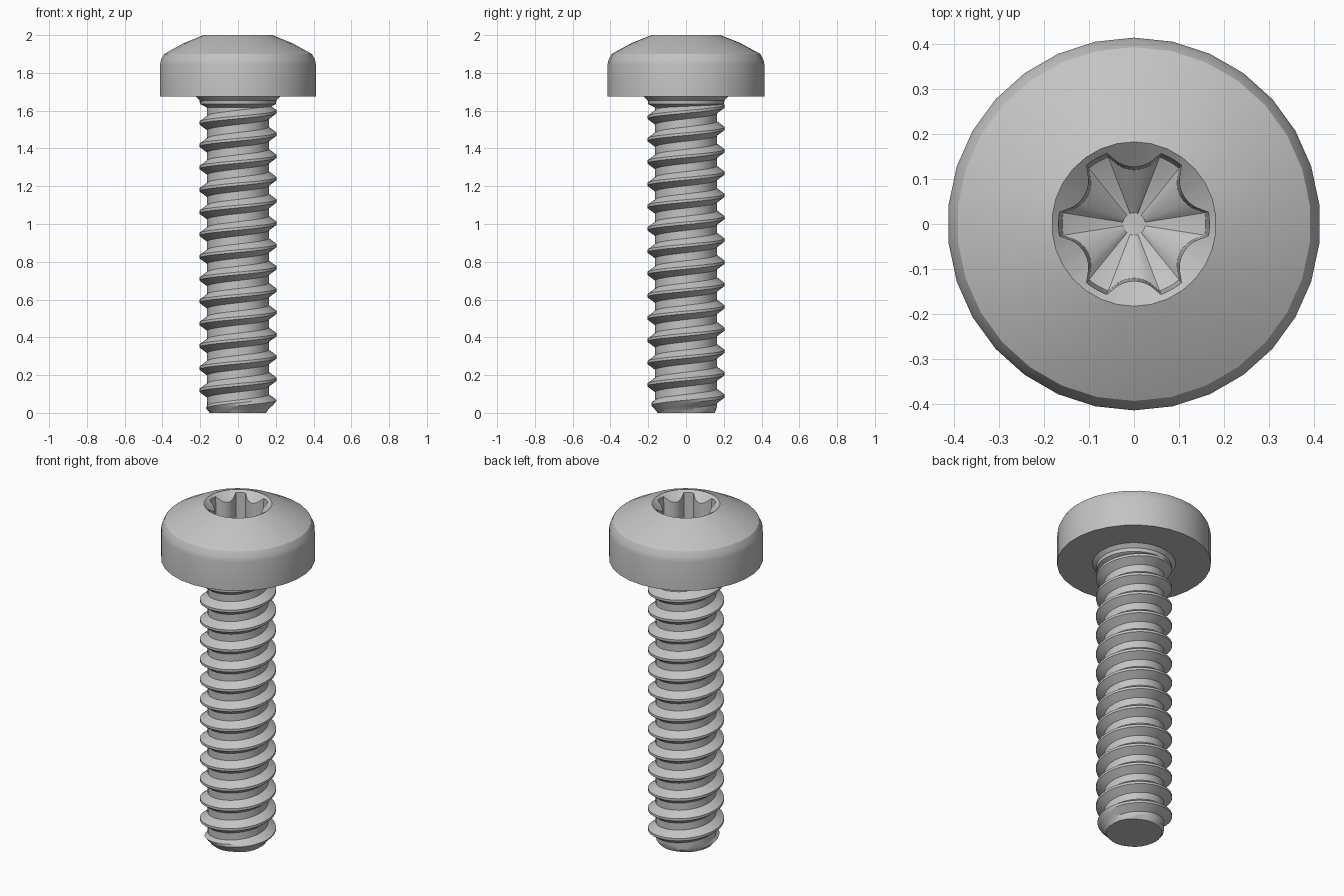
import bpy
import bmesh
from math import sin, cos, pi, radians, sqrt

cube = bpy.data.objects.get("Cube")
if cube:
    bpy.data.objects.remove(cube)

steel = bpy.data.materials.new("grey steel")
steel.use_nodes = True
colour = (0.55, 0.55, 0.55, 1)
steel.diffuse_color = colour
steel.node_tree.nodes["Principled BSDF"].inputs["Base Color"].default_value = colour

HEAD_SIDES = 30
TURN = radians(6)          # rotation of the faceted head
RIM = 0.183                # socket opening radius


def finish(name, bm, angle=30):
    mesh = bpy.data.meshes.new(name)
    bm.to_mesh(mesh)
    bm.free()
    mesh.materials.append(steel)
    obj = bpy.data.objects.new(name, mesh)
    bpy.context.collection.objects.link(obj)
    bpy.ops.object.select_all(action='DESELECT')
    obj.select_set(True)
    bpy.context.view_layer.objects.active = obj
    bpy.ops.object.shade_smooth_by_angle(angle=radians(angle))
    return obj


def skin(bm, loops, cap_start=False, cap_end=False):
    """Join equal rings of points with quads."""
    rings = [[bm.verts.new(p) for p in loop] for loop in loops]
    n = len(rings[0])
    for a, b in zip(rings, rings[1:]):
        for j in range(n):
            k = (j + 1) % n
            bm.faces.new((a[j], a[k], b[k], b[j]))
    if cap_start:
        bm.faces.new(rings[0][::-1])
    if cap_end:
        bm.faces.new(rings[-1])


def circle(r, z, n=HEAD_SIDES, turn=TURN):
    return [(r * cos(turn + 2 * pi * j / n), r * sin(turn + 2 * pi * j / n), z)
            for j in range(n)]


# Domed head
bm = bmesh.new()
skin(bm, [circle(r, z) for r, z in (
    (0.415, 1.675), (0.415, 1.845), (0.41, 1.87), (0.394, 1.9),
    (0.29, 1.957), (RIM, 2.0))], cap_start=True)
finish("head", bm)

# Six-lobed socket with a countersunk rim and a conical floor
N = 120
angles = [2 * pi * j / N for j in range(N)]


def rim_radius(t):
    step = 2 * pi / HEAD_SIDES
    return RIM * cos(step / 2) / cos((t - TURN) % step - step / 2)


def lobe_radius(t, outer=0.168, centre=0.195, notch=0.068):
    phi = t % (pi / 3) - pi / 6
    inside = notch ** 2 - (centre * sin(phi)) ** 2
    if inside <= 0:
        return outer
    return min(outer, centre * cos(phi) - sqrt(inside))


def ring(radius, height):
    return [(radius(t) * cos(t), radius(t) * sin(t), height(t)) for t in angles]


bm = bmesh.new()
skin(bm, [
    ring(rim_radius, lambda t: 2.0),
    ring(lobe_radius, lambda t: 2.0 - 0.8 * (RIM - lobe_radius(t))),
    ring(lambda t: 0.95 * lobe_radius(t), lambda t: 1.8),
    ring(lambda t: 0.025, lambda t: 1.73)], cap_end=True)
finish("socket", bm)

# Threaded shank: a right-handed helical strip, trimmed flat at both ends
PITCH, SEGS, TOP = 0.118, 32, 1.655
PROFILE = [(-0.06, 0.205), (0.06, 0.205), (0.19, 0.184), (0.32, 0.163),
           (0.5, 0.163), (0.68, 0.163), (0.81, 0.184)]
P = len(PROFILE)
ROWS = P * 18


def shank_point(i, k):
    u, r = PROFILE[k % P]
    t = 2 * pi * i / SEGS
    z = 0.06 + PITCH * (k // P - 2 + u + i / SEGS)
    r = min(r, 0.148 + max(z, 0) * 0.9)      # chamfered tip
    return r * cos(t), r * sin(t), z


bm = bmesh.new()
grid = [[bm.verts.new(shank_point(i, k)) for k in range(ROWS)] for i in range(SEGS)]
for i in range(SEGS):
    wrap = i == SEGS - 1
    nxt, shift = (grid[0], P) if wrap else (grid[i + 1], 0)
    for k in range(ROWS - 1 - shift):
        bm.faces.new((grid[i][k], nxt[k + shift], nxt[k + shift + 1], grid[i][k + 1]))
for height, normal in ((0, (0, 0, -1)), (TOP, (0, 0, 1))):
    bmesh.ops.bisect_plane(bm, geom=bm.verts[:] + bm.edges[:] + bm.faces[:], dist=1e-5,
                           plane_co=(0, 0, height), plane_no=normal, clear_outer=True)
bmesh.ops.holes_fill(bm, edges=[e for e in bm.edges if e.is_boundary], sides=0)
bmesh.ops.recalc_face_normals(bm, faces=bm.faces[:])
finish("threaded_shank", bm, 25)

# Flared collar under the head
bm = bmesh.new()
skin(bm, [circle(r, z, SEGS, 0) for r, z in (
    (0.16, 1.615), (0.2, 1.635), (0.203, 1.655), (0.225, 1.676))], True, True)
finish("collar", bm)
